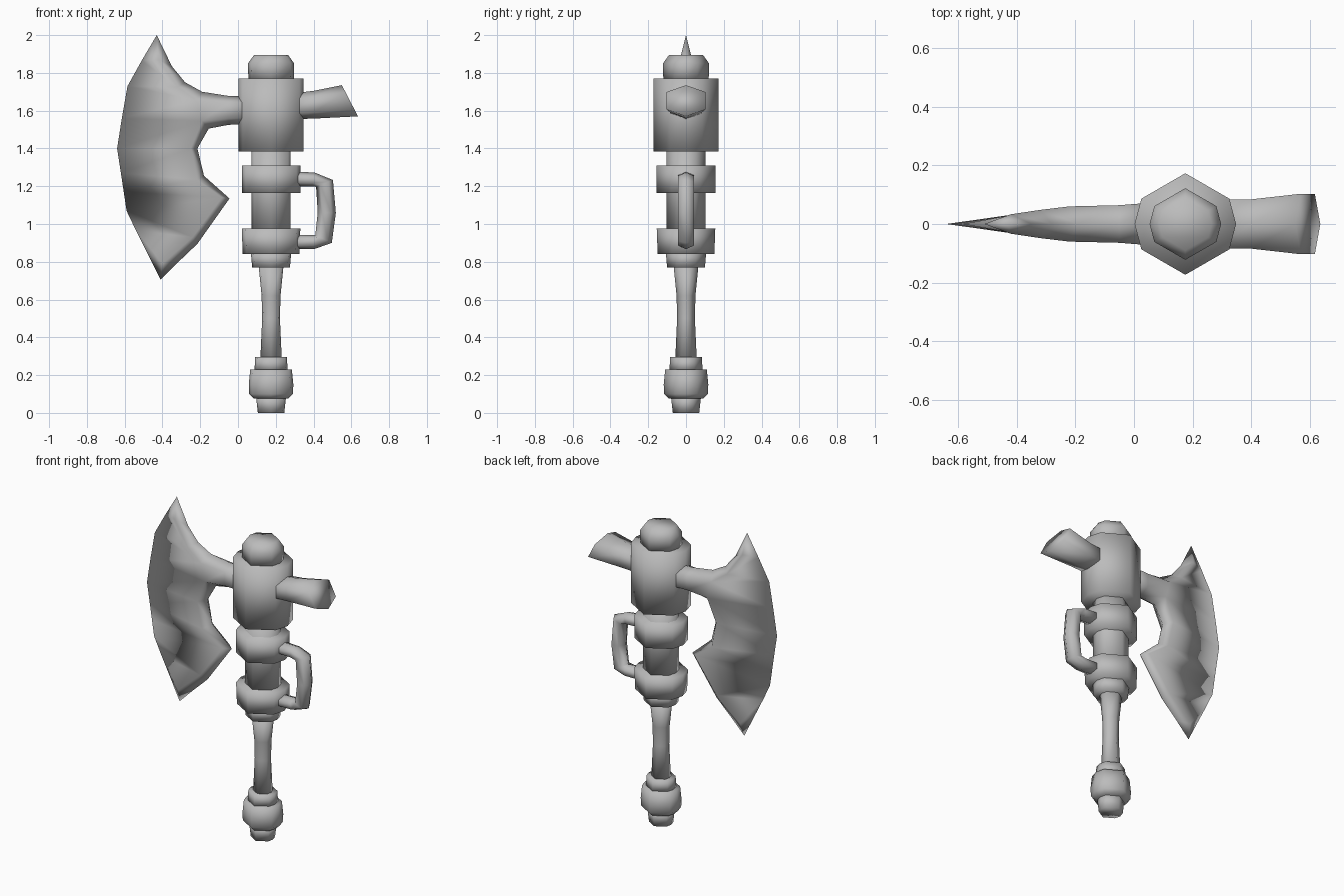
import bpy, bmesh
from math import cos, sin, radians
from mathutils import Vector

if "Cube" in bpy.data.objects:
    bpy.data.objects.remove(bpy.data.objects["Cube"])

steel = bpy.data.materials.new("grey steel")
steel.use_nodes = True
GREY = (0.5, 0.5, 0.5, 1)
steel.diffuse_color = GREY
steel.node_tree.nodes["Principled BSDF"].inputs["Base Color"].default_value = GREY

CX = 0.175                                   # shaft axis
ANGLES = (0, 30, 90, 150, 180, 210, 270, 330)


def finish(name, bm):
    bmesh.ops.recalc_face_normals(bm, faces=bm.faces)
    mesh = bpy.data.meshes.new(name)
    bm.to_mesh(mesh)
    bm.free()
    mesh.materials.append(steel)
    mesh.shade_smooth()
    obj = bpy.data.objects.new(name, mesh)
    bpy.context.collection.objects.link(obj)
    return obj


def bridge(bm, a, b):
    for i in range(len(a)):
        j = (i + 1) % len(a)
        bm.faces.new((a[i], a[j], b[j], b[i]))


def loft(name, rings):
    bm = bmesh.new()
    loops = [[bm.verts.new(p) for p in ring] for ring in rings]
    for a, b in zip(loops, loops[1:]):
        bridge(bm, a, b)
    bm.faces.new(loops[0])
    bm.faces.new(loops[-1])
    return finish(name, bm)


def turned(name, *profile):
    """Faceted column from (radius, height) pairs."""
    loft(name, [[(CX + r * cos(radians(a)), r * sin(radians(a)), z) for a in ANGLES]
                for r, z in profile])


# Shaft, from the bottom up
turned("pommel_tip", (0.07, 0), (0.08, 0.09))
turned("pommel", (0.09, 0.075), (0.116, 0.1), (0.118, 0.15), (0.11, 0.23))
turned("pommel_ring", (0.088, 0.22), (0.084, 0.295))
turned("grip", (0.057, 0.28), (0.047, 0.5), (0.05, 0.62), (0.066, 0.78))
turned("lower_ring", (0.1, 0.77), (0.107, 0.85))
turned("lower_collar", (0.15, 0.84), (0.155, 0.975))
turned("shaft", (0.104, 0.96), (0.104, 1.4))
turned("upper_collar", (0.155, 1.165), (0.155, 1.31))
turned("head_block", (0.173, 1.385), (0.173, 1.77))
turned("head_cap", (0.12, 1.76), (0.122, 1.85), (0.09, 1.895))

# Side handle: hexagonal tube swept along a bent path
path = [Vector(p) for p in ((0.27, 0, 1.24), (0.4, 0, 1.235), (0.458, 0, 1.215), (0.47, 0, 1.06),
                            (0.453, 0, 0.92), (0.4, 0, 0.905), (0.27, 0, 0.905))]
rings = []
for i, p in enumerate(path):
    along = path[min(i + 1, len(path) - 1)] - path[max(i - 1, 0)]
    side = along.normalized().cross(Vector((0, 1, 0)))
    width = 0.048 if 1 < i < 5 else 0.038
    rings.append([p + side * width * cos(radians(a)) + Vector((0, 0.05 * sin(radians(a)), 0))
                  for a in range(0, 360, 60)])
loft("side_handle", rings)


# Rear hammer: hexagonal stub flaring to a slanted end
def hex_section(x_top, x_bottom, z_top, z_bottom, half):
    out = []
    for t, s in ((0, 0), (0.22, 1), (0.78, 1), (1, 0), (0.78, -1), (0.22, -1)):
        out.append((x_top + (x_bottom - x_top) * t, s * half, z_top + (z_bottom - z_top) * t))
    return out


loft("rear_hammer", [hex_section(0.28, 0.28, 1.69, 1.555, 0.083),
                     hex_section(0.4, 0.4, 1.705, 1.558, 0.084),
                     hex_section(0.55, 0.635, 1.735, 1.57, 0.103)])

# Axe blade rows: cutting edge (x, z), ridge (x, z, half thickness), back rim (x, z)
rows = [
    ((-0.51, 1.865), (-0.42, 1.87, 0.033), (-0.35, 1.835)),
    ((-0.585, 1.73), (-0.32, 1.725, 0.048), (-0.28, 1.75)),
    ((-0.615, 1.56), (-0.22, 1.655, 0.06), (-0.19, 1.7)),
    ((-0.64, 1.4), (-0.19, 1.545, 0.06), (-0.155, 1.505)),
    ((-0.62, 1.27), (-0.25, 1.4, 0.055), (-0.215, 1.4)),
    ((-0.605, 1.17), (-0.215, 1.235, 0.05), (-0.18, 1.255)),
    ((-0.59, 1.07), (-0.085, 1.14, 0.035), (-0.045, 1.135)),
    ((-0.54, 0.965), (-0.24, 0.93, 0.037), (-0.215, 0.895)),
    ((-0.49, 0.865), (-0.4, 0.79, 0.03), (-0.32, 0.795)),
]
ARM = 2                                      # arm leaves between rows 2 and 3
bm = bmesh.new()
top = bm.verts.new((-0.43, 0, 2))
bottom = bm.verts.new((-0.41, 0, 0.705))
edge = [bm.verts.new((e[0], 0, e[1])) for e, r, b in rows]
rim = [bm.verts.new((b[0], 0, b[1])) for e, r, b in rows]
ridges = {s: [bm.verts.new((r[0], s * r[2], r[1])) for e, r, b in rows] for s in (1, -1)}
for ridge in ridges.values():
    for tip, k in ((top, 0), (bottom, -1)):
        bm.faces.new((tip, edge[k], ridge[k]))
        bm.faces.new((tip, ridge[k], rim[k]))
    for i in range(len(rows) - 1):
        bm.faces.new((edge[i], edge[i + 1], ridge[i + 1], ridge[i]))
        if i != ARM:
            bm.faces.new((ridge[i], ridge[i + 1], rim[i + 1], rim[i]))

# Arm joining the blade to the head block
front, back = ridges[-1], ridges[1]
loop = [rim[ARM], back[ARM], back[ARM + 1], rim[ARM + 1], front[ARM + 1], front[ARM]]
for x, z_top, z_bottom, half in ((-0.05, 1.678, 1.525, 0.064), (0.06, 1.675, 1.53, 0.073)):
    ring = [bm.verts.new(p) for p in hex_section(x, x, z_top, z_bottom, half)]
    bridge(bm, loop, ring)
    loop = ring
bm.faces.new(loop)
finish("axe_blade", bm)
